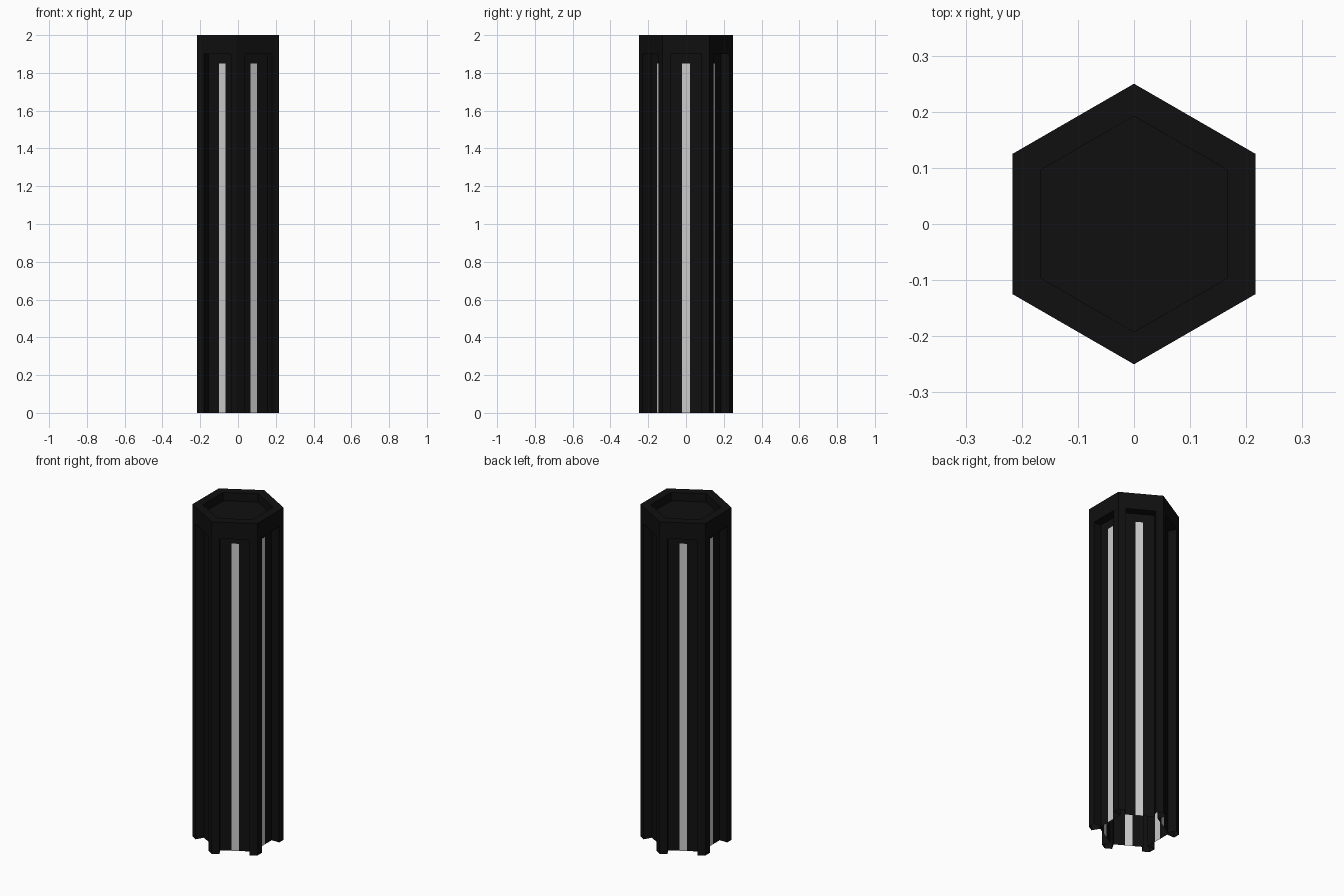
import bpy, bmesh
from math import pi, cos, sin, sqrt
from mathutils import Vector

if "Cube" in bpy.data.objects:
    bpy.data.objects.remove(bpy.data.objects["Cube"])

R, H = 0.25, 2.0              # hexagon radius, column height
AP = R * sqrt(3) / 2          # flat-side distance
IN = 0.05                     # depth of side slots and rim width
SLOT_W, SLOT_TOP = 0.083, 1.9
STRIP_W, STRIP_TOP = 0.021, 1.85


def material(name, v):
    m = bpy.data.materials.new(name)
    m.diffuse_color = (v, v, v, 1)
    m.use_nodes = True
    m.node_tree.nodes["Principled BSDF"].inputs["Base Color"].default_value = m.diffuse_color
    return m


def build(name, polys, mat):
    bm = bmesh.new()
    for p in polys:
        bm.faces.new([bm.verts.new(c) for c in p])
    bmesh.ops.remove_doubles(bm, verts=bm.verts, dist=1e-5)
    me = bpy.data.meshes.new(name)
    bm.to_mesh(me)
    bm.free()
    me.materials.append(mat)
    ob = bpy.data.objects.new(name, me)
    bpy.context.collection.objects.link(ob)
    return ob


black = material("black", 0.005)
white = material("light_grey", 0.8)


def side(k):
    """Mapper for side k: t along the side, d outward, z up."""
    a = k * pi / 3
    n, s = Vector((cos(a), sin(a), 0)), Vector((-sin(a), cos(a), 0))
    return lambda t, d, z: n * d + s * t + Vector((0, 0, z))


def rect(P, t0, t1, d, z0, z1):
    return [P(t0, d, z0), P(t1, d, z0), P(t1, d, z1), P(t0, d, z1)]


frame, slots, strips, cap = [], [], [], []
D, W, S = AP - IN, SLOT_W, STRIP_W
r_in = (R - IN / cos(pi / 6)) / 2     # half side of the top recess
for k in range(6):
    P = side(k)
    # outer corner posts and lintel
    frame += [rect(P, -R / 2, -W, AP, 0, H), rect(P, W, R / 2, AP, 0, H),
              rect(P, -W, W, AP, SLOT_TOP, H)]
    # slot walls and ceiling
    slots += [[P(-W, AP, 0), P(-W, D, 0), P(-W, D, SLOT_TOP), P(-W, AP, SLOT_TOP)],
              [P(W, D, 0), P(W, AP, 0), P(W, AP, SLOT_TOP), P(W, D, SLOT_TOP)],
              [P(-W, AP, SLOT_TOP), P(-W, D, SLOT_TOP), P(W, D, SLOT_TOP), P(W, AP, SLOT_TOP)]]
    # slot back panel around the light strip
    slots += [rect(P, -W, -S, D, 0, SLOT_TOP), rect(P, S, W, D, 0, SLOT_TOP),
              rect(P, -S, S, D, STRIP_TOP, SLOT_TOP)]
    strips.append(rect(P, -S, S, D, 0, STRIP_TOP))
    # top rim and recess wall
    cap += [[P(-R / 2, AP, H), P(R / 2, AP, H), P(r_in, D, H), P(-r_in, D, H)],
            [P(-r_in, D, H), P(r_in, D, H), P(r_in, D, H - IN), P(-r_in, D, H - IN)]]
# recessed top floor
cap.append([side(k)(-r_in, D, H - IN) for k in range(6)])

build("column_frame", frame, black)
build("side_slots", slots, black)
build("light_strips", strips, white)
build("top_cap", cap, black)
